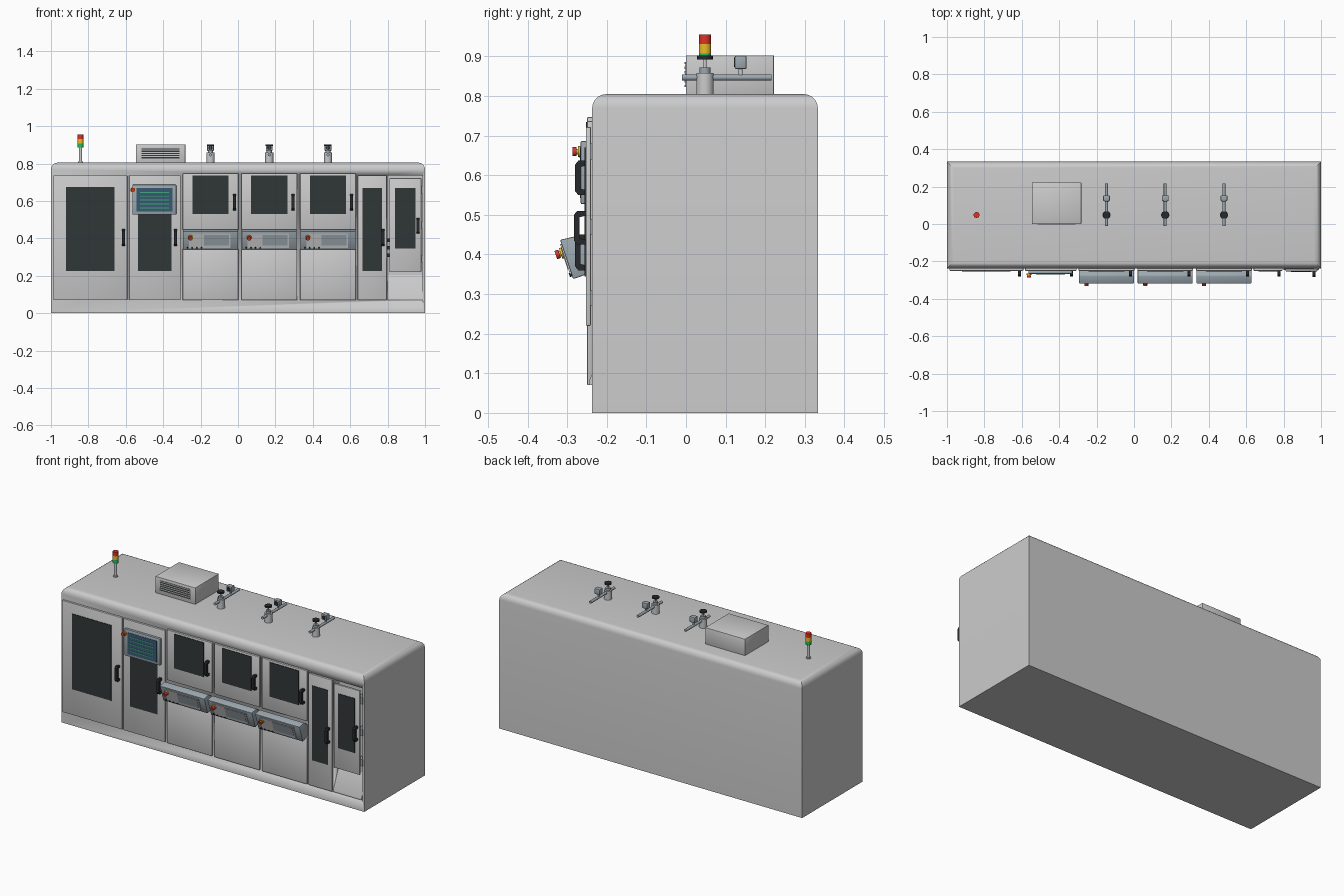
import bpy, bmesh, math
from mathutils import Matrix, Vector

if "Cube" in bpy.data.objects:
    bpy.data.objects.remove(bpy.data.objects["Cube"])


def material(name, rgb):
    m = bpy.data.materials.new(name)
    m.diffuse_color = (*rgb, 1)
    m.use_nodes = True
    m.node_tree.nodes["Principled BSDF"].inputs["Base Color"].default_value = m.diffuse_color
    return m


DARK = material("dark_glass", (0.03, 0.037, 0.037))
BLACK = material("black_plastic", (0.02, 0.022, 0.025))
STEEL = material("blue_grey", (0.33, 0.39, 0.43))
SCREEN = material("screen_blue", (0.04, 0.10, 0.17))
LIME = material("screen_green", (0.05, 0.40, 0.20))
RED = material("red", (0.75, 0.03, 0.02))
YELLOW = material("yellow", (0.85, 0.50, 0.02))
GREEN = material("green", (0.02, 0.50, 0.10))


def finish(bm, name, mat=None):
    bmesh.ops.recalc_face_normals(bm, faces=bm.faces)
    me = bpy.data.meshes.new(name)
    bm.to_mesh(me)
    bm.free()
    me.shade_smooth()
    me.set_sharp_from_angle(angle=math.radians(30))
    ob = bpy.data.objects.new(name, me)
    bpy.context.collection.objects.link(ob)
    if mat:
        me.materials.append(mat)
    return ob


def box(name, x, y, z, mat=None, bevel=0, tilt=0):
    """Box from (min, max) ranges, optionally tilted about its centre."""
    bm = bmesh.new()
    bmesh.ops.create_cube(bm, size=1)
    bmesh.ops.scale(bm, vec=(x[1] - x[0], y[1] - y[0], z[1] - z[0]), verts=bm.verts)
    if bevel:
        bmesh.ops.bevel(bm, geom=bm.edges[:], offset=bevel, segments=2, profile=0.5, affect='EDGES')
    ob = finish(bm, name, mat)
    ob.location = [sum(r) / 2 for r in (x, y, z)]
    ob.rotation_euler.x = tilt
    return ob


def prism(name, yz, x0, x1, mat=None, bevel=0):
    """Side profile in y, z extruded along x."""
    bm = bmesh.new()
    f = bm.faces.new([bm.verts.new((x0, y, z)) for y, z in yz])
    r = bmesh.ops.extrude_face_region(bm, geom=[f])
    verts = [v for v in r['geom'] if isinstance(v, bmesh.types.BMVert)]
    bmesh.ops.translate(bm, vec=(x1 - x0, 0, 0), verts=verts)
    bmesh.ops.recalc_face_normals(bm, faces=bm.faces)
    if bevel:
        bmesh.ops.bevel(bm, geom=bm.edges[:], offset=bevel, segments=2, profile=0.5, affect='EDGES')
    return finish(bm, name, mat)


def rod(name, base, r, length, mat=None, rot=0, sides=24):
    """Cylinder starting at base; rot turns its z axis about x."""
    bm = bmesh.new()
    bmesh.ops.create_cone(bm, cap_ends=True, segments=sides, radius1=r, radius2=r, depth=length,
                          matrix=Matrix.Translation((0, 0, length / 2)))
    ob = finish(bm, name, mat)
    ob.location = base
    ob.rotation_euler.x = rot
    return ob


def handle(name, x, z0, z1, y=-0.25):
    yz = [(y, z0), (y - 0.022, z0), (y - 0.03, z0 + 0.01), (y - 0.03, z1 - 0.01), (y - 0.022, z1),
          (y, z1), (y, z1 - 0.012), (y - 0.016, z1 - 0.016), (y - 0.016, z0 + 0.016), (y, z0 + 0.012)]
    prism(name, yz, x - 0.008, x + 0.008, BLACK)


def emergency_stop(name, p, tilt=0):
    out = Vector((0, -math.cos(tilt), -math.sin(tilt)))
    p, rot = Vector(p), math.pi / 2 + tilt
    rod(name + "_collar", p, 0.014, 0.008, YELLOW, rot)
    rod(name + "_stem", p + out * 0.008, 0.007, 0.004, YELLOW, rot)
    rod(name + "_button", p + out * 0.011, 0.011, 0.010, RED, rot)


def door(name, x, z, win_x, win_z, y=-0.25, back=-0.236):
    box(name, x, (y, back), z, bevel=0.003)
    box(name + "_window", win_x, (y - 0.003, y + 0.002), win_z, DARK)


# Cabinet with rounded top edges
bm = bmesh.new()
bmesh.ops.create_cube(bm, size=1)
bmesh.ops.scale(bm, vec=(2, 0.57, 0.805), verts=bm.verts)
bmesh.ops.translate(bm, vec=(0, 0.048, 0.4025), verts=bm.verts)
top = [e for e in bm.edges if all(v.co.z > 0.8 for v in e.verts)]
bmesh.ops.bevel(bm, geom=top, offset=0.036, segments=5, profile=0.5, affect='EDGES')
cabinet = finish(bm, "cabinet")

# Recess in the cabinet behind the end door
cutter = box("recess_cutter", (0.80, 0.987), (-0.30, -0.19), (0.07, 0.735))
cutter.hide_render = True
mod = cabinet.modifiers.new("recess", 'BOOLEAN')
mod.operation, mod.object, mod.solver = 'DIFFERENCE', cutter, 'EXACT'
bpy.context.view_layer.objects.active = cabinet
bpy.ops.object.modifier_apply(modifier="recess")
bpy.data.objects.remove(cutter)

# Large left door and screen door
door("left_door", (-0.987, -0.592), (0.07, 0.737), (-0.92, -0.66), (0.225, 0.675))
handle("left_door_handle", -0.612, 0.36, 0.45)
door("screen_door", (-0.582, -0.307), (0.07, 0.737), (-0.535, -0.355), (0.225, 0.60))
handle("screen_door_handle", -0.334, 0.36, 0.45)

# Operator screen
box("monitor", (-0.565, -0.33), (-0.266, -0.249), (0.527, 0.687), STEEL, 0.004)
box("monitor_display", (-0.543, -0.35), (-0.268, -0.262), (0.543, 0.670), SCREEN)
for i in range(5):
    z = 0.56 + i * 0.021
    box(f"display_line_{i}", (-0.525, -0.37), (-0.2695, -0.267), (z, z + 0.005), LIME)
emergency_stop("monitor_stop", (-0.562, -0.265, 0.66))

# Three identical work stations, each with its valve on the roof
TILT = 0.313
for i, cx in enumerate((-0.147, 0.167, 0.481)):
    n = f"station_{i + 1}_"
    door(n + "door", (cx - 0.149, cx + 0.149), (0.446, 0.747), (cx - 0.097, cx + 0.097), (0.53, 0.735))
    handle(n + "handle", cx + 0.127, 0.55, 0.637)
    box(n + "lower_panel", (cx - 0.149, cx + 0.149), (-0.25, -0.236), (0.07, 0.345), bevel=0.003)
    # Tilted console
    prism(n + "console", [(-0.318, 0.437), (-0.275, 0.447), (-0.236, 0.42), (-0.236, 0.352),
                          (-0.25, 0.35), (-0.285, 0.338)], cx - 0.147, cx + 0.147, STEEL, 0.003)
    box(n + "console_plate", (cx - 0.115, cx + 0.107), (-0.3055, -0.2995), (0.349, 0.429), tilt=TILT)
    box(n + "console_display", (cx - 0.035, cx + 0.098), (-0.308, -0.302), (0.362, 0.420), STEEL, tilt=TILT)
    emergency_stop(n + "stop", (cx - 0.107, -0.309, 0.405), TILT)
    for k in range(4):
        rod(f"{n}key_{k}", (cx - 0.123 + k * 0.025, -0.288, 0.350), 0.005, 0.007, BLACK,
            math.pi / 2 + TILT, 12)
    # Roof valve
    v = f"valve_{i + 1}_"
    rod(v + "body", (cx, 0.048, 0.80), 0.022, 0.058)
    rod(v + "neck", (cx, 0.048, 0.858), 0.014, 0.014, STEEL)
    rod(v + "stem", (cx, 0.048, 0.87), 0.004, 0.026)
    rod(v + "handwheel", (cx, 0.048, 0.893), 0.020, 0.009, BLACK)
    rod(v + "pipe", (cx, 0.216, 0.847), 0.008, 0.226, STEEL, math.pi / 2)
    rod(v + "gauge_stem", (cx, 0.138, 0.847), 0.005, 0.025)
    box(v + "gauge", (cx - 0.018, cx + 0.018), (0.123, 0.153), (0.868, 0.902), STEEL, 0.004)
    rod(v + "gauge_face", (cx, 0.124, 0.885), 0.012, 0.003, BLACK, math.pi / 2)

# Narrow door
door("narrow_door", (0.64, 0.795), (0.07, 0.737), (0.665, 0.77), (0.225, 0.67))
handle("narrow_door_handle", 0.776, 0.36, 0.45)

# End door standing in front of its recess, with sloped sill and hinges
door("end_door", (0.81, 0.98), (0.22, 0.722), (0.84, 0.95), (0.345, 0.67), -0.253, -0.24)
handle("end_door_handle", 0.963, 0.425, 0.51, -0.253)
prism("end_sill", [(-0.245, 0.07), (-0.245, 0.08), (-0.19, 0.205), (-0.188, 0.07)], 0.80, 0.987)
for i, z in enumerate((0.27, 0.45, 0.64)):
    box(f"end_door_hinge_{i}", (0.96, 0.99), (-0.242, -0.2), (z, z + 0.04), STEEL)
for i, z in enumerate((0.30, 0.34, 0.38)):
    box(f"recess_switch_{i}", (0.799, 0.812), (-0.225, -0.205), (z, z + 0.02), BLACK)

# Roof ventilation box with louvred grille
box("vent_box", (-0.545, -0.282), (0, 0.222), (0.80, 0.903), bevel=0.002)
box("vent_grille", (-0.515, -0.312), (-0.001, 0.005), (0.824, 0.886), DARK)
for i in range(6):
    z = 0.823 + i * 0.0115
    box(f"vent_slat_{i}", (-0.515, -0.312), (-0.004, 0.004), (z, z + 0.0055))

# Signal tower
TX, TY = -0.842, 0.048
rod("tower_foot", (TX, TY, 0.80), 0.014, 0.010)
rod("tower_pole", (TX, TY, 0.80), 0.009, 0.088)
for name, z0, z1, m in (("green", 0.887, 0.908, GREEN), ("yellow", 0.908, 0.931, YELLOW),
                        ("red", 0.931, 0.955, RED)):
    rod(f"tower_{name}_light", (TX, TY, z0), 0.0155, z1 - z0, m)
